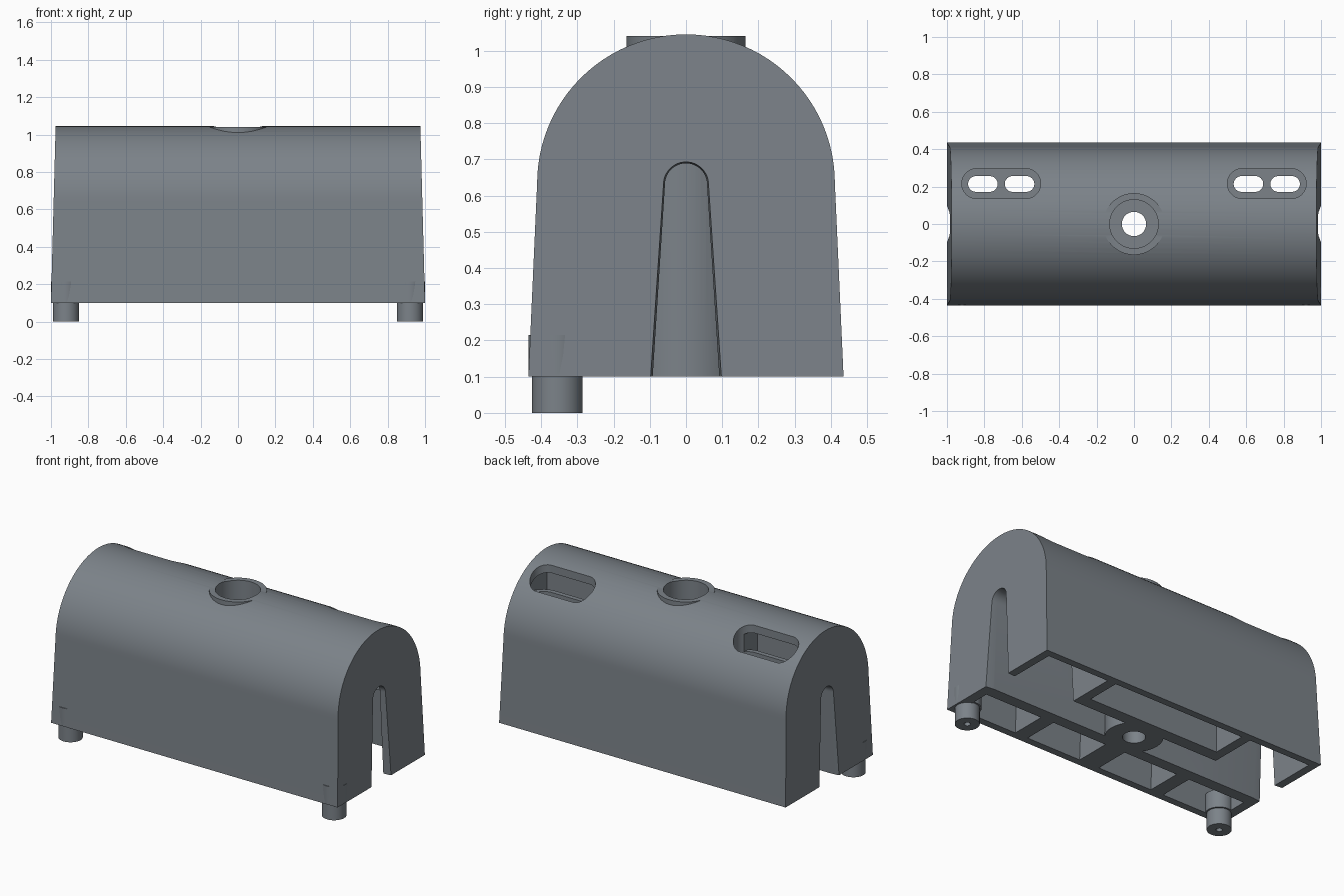
import bpy, bmesh, math

if "Cube" in bpy.data.objects:
    bpy.data.objects.remove(bpy.data.objects["Cube"])

grey = bpy.data.materials.new("slate grey plastic")
grey.diffuse_color = (0.20, 0.225, 0.25, 1)
grey.use_nodes = True
grey.node_tree.nodes["Principled BSDF"].inputs["Base Color"].default_value = grey.diffuse_color


def loft(name, rings):
    """Closed solid through equal-length rings of 3D points."""
    bm = bmesh.new()
    vs = [[bm.verts.new(p) for p in r] for r in rings]
    n = len(rings[0])
    for a, b in zip(vs, vs[1:]):
        for i in range(n):
            j = (i + 1) % n
            bm.faces.new((a[i], a[j], b[j], b[i]))
    bm.faces.new(vs[0][::-1])
    bm.faces.new(vs[-1])
    bmesh.ops.recalc_face_normals(bm, faces=bm.faces)
    me = bpy.data.meshes.new(name)
    bm.to_mesh(me)
    bm.free()
    ob = bpy.data.objects.new(name, me)
    bpy.context.collection.objects.link(ob)
    me.materials.append(grey)
    return ob


def obround(cx, cy, z, r, half=0.0, n=64):
    """Slot-shaped ring (a circle when half is 0)."""
    pts = []
    for i in range(n):
        a = (i + 0.5) * 2 * math.pi / n
        pts.append((cx + r * math.cos(a) + math.copysign(half, math.cos(a)),
                    cy + r * math.sin(a), z))
    return pts


def pillar(name, cx, cy, z0, z1, r, half=0.0):
    return loft(name, [obround(cx, cy, z, r, half) for z in (z0, z1)])


def arch(foot, spring, r, z0, zc, n=48):
    """Arch outline in y, z: tapered legs with a round top."""
    arc = [(r * math.cos(math.pi * i / n), zc + r * math.sin(math.pi * i / n))
           for i in range(n + 1)]
    return [(foot, z0)] + arc + [(-foot, z0)]


def combine(target, other, op):
    m = target.modifiers.new("bool", 'BOOLEAN')
    m.operation, m.object, m.solver = op, other, 'EXACT'
    bpy.ops.object.select_all(action='DESELECT')
    bpy.context.view_layer.objects.active = target
    target.select_set(True)
    bpy.ops.object.modifier_apply(modifier=m.name)
    bpy.data.objects.remove(other)


# Arched housing with slightly drafted end faces
outline = arch(0.435, 0.41, 0.411, 0.1, 0.634)
housing = loft("housing", [[(s * (1 - 0.025 * (z - 0.1) / 0.945), y, z) for y, z in outline]
                           for s in (-1, 1)])


# Underside pockets that follow the inside of the arch
def pocket(x0, x1, y_in, side):
    a1 = math.acos(y_in / 0.365)
    prof = [(y_in, 0.05), (0.392, 0.05)]
    prof += [(0.365 * math.cos(a1 * i / 16), 0.634 + 0.365 * math.sin(a1 * i / 16))
             for i in range(17)]
    cut = loft("pocket_cutter", [[(x, side * y, z) for y, z in prof] for x in (x0, x1)])
    combine(housing, cut, 'DIFFERENCE')


for s in (-1, 1):
    for a, b in ((0.07, 0.45), (0.54, 0.94)):
        pocket(min(s * a, s * b), max(s * a, s * b), 0.165, -1)
    pocket(min(s * 0.52, s * 0.95), max(s * 0.52, s * 0.95), 0.03, 1)
pocket(-0.46, 0.46, 0.17, 1)

# Lengthwise tunnel opening as tapered slots in both ends
rings = []
for x, d in ((-1.02, 0), (-0.95, 0.008), (0.95, 0.008), (1.02, 0)):
    rings.append([(x, y, z) for y, z in arch(0.107 - d, 0, 0.066 - d, -0.01, 0.631, 24)])
combine(housing, loft("tunnel_cutter", rings), 'DIFFERENCE')

# Central screw post with counterbore
combine(housing, pillar("post", 0, 0, 0.1, 1.04, 0.165), 'UNION')
combine(housing, pillar("bore_cutter", 0, 0, 0.25, 1.3, 0.13), 'DIFFERENCE')
combine(housing, pillar("hole_cutter", 0, 0, -0.1, 0.5, 0.065), 'DIFFERENCE')

# Recessed tubs on the rear slope, each with two slots in the floor
for s in (-1, 1):
    cx = s * 0.71
    combine(housing, pillar("tub", cx, 0.216, 0.6, 0.85, 0.11, 0.131), 'UNION')
    combine(housing, pillar("tub_cutter", cx, 0.216, 0.65, 1.3, 0.08, 0.131), 'DIFFERENCE')
    for dx in (-0.098, 0.098):
        combine(housing, pillar("slot_cutter", cx + dx, 0.214, 0.5, 0.8, 0.042, 0.037),
                'DIFFERENCE')

# Front feet with pilot holes and hidden bosses
feet = []
for s, side in ((-1, "left"), (1, "right")):
    steps = ((0.018, 0.09), (0.018, 0), (0.07, 0), (0.07, 0.102), (0.08, 0.102), (0.08, 0.215))
    feet.append(loft(side + "_foot", [obround(s * 0.92, -0.355, z, r, 0, 48) for r, z in steps]))

for ob in [housing] + feet:
    bpy.ops.object.select_all(action='DESELECT')
    bpy.context.view_layer.objects.active = ob
    ob.select_set(True)
    bpy.ops.object.shade_smooth_by_angle(angle=math.radians(30))
